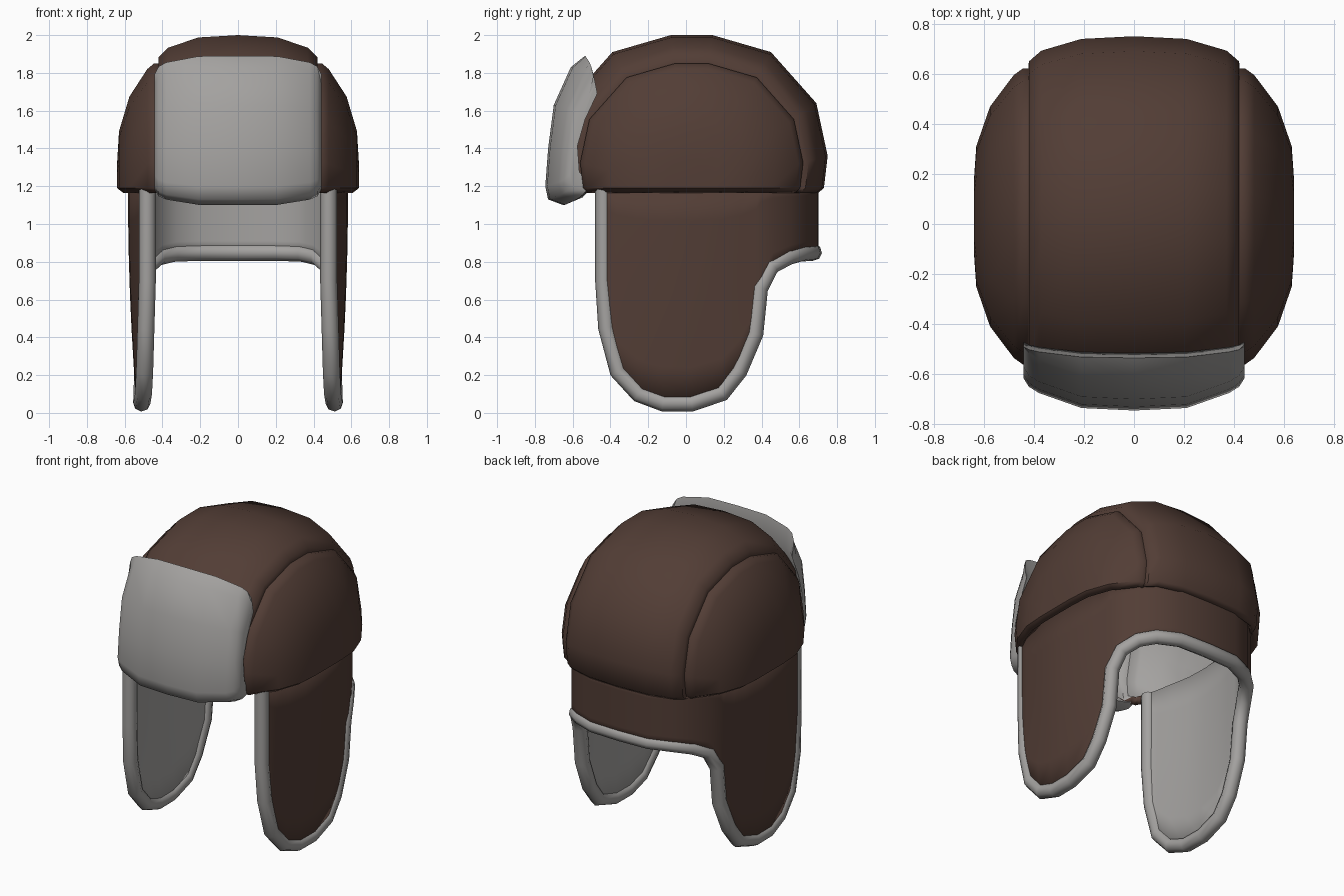
import bpy, bmesh, math
from mathutils import Vector

if "Cube" in bpy.data.objects:
    bpy.data.objects.remove(bpy.data.objects["Cube"])


def material(name, rgb):
    m = bpy.data.materials.new(name)
    m.diffuse_color = (*rgb, 1)
    m.use_nodes = True
    m.node_tree.nodes["Principled BSDF"].inputs["Base Color"].default_value = m.diffuse_color
    return m


BROWN = material("brown leather", (0.085, 0.047, 0.036))
GREY = material("grey fleece", (0.37, 0.36, 0.35))


def finish(ob, mats, angle):
    for m in mats:
        ob.data.materials.append(m)
    bpy.ops.object.select_all(action='DESELECT')
    ob.select_set(True)
    bpy.context.view_layer.objects.active = ob
    bpy.ops.object.shade_smooth_by_angle(angle=math.radians(angle))


def loft(name, sections, mats, closed=False, caps=(), angle=45, centre=(0, 0, 1.3)):
    """Skin a row of equal-length sections; caps are index lists used at both ends."""
    bm = bmesh.new()
    rows = [[bm.verts.new(p) for p in s] for s in sections]
    n = len(rows[0])
    for a, b in zip(rows, rows[1:]):
        for i in range(n if closed else n - 1):
            j = (i + 1) % n
            bm.faces.new((a[i], a[j], b[j], b[i]))
    for r in (rows[0], rows[-1]):
        for cap in caps:
            bm.faces.new([r[i] for i in cap])
    bmesh.ops.recalc_face_normals(bm, faces=bm.faces)
    bm.normal_update()
    c = Vector(centre)
    if sum(f.normal.dot(f.calc_center_median() - c) * f.calc_area() for f in bm.faces) < 0:
        bmesh.ops.reverse_faces(bm, faces=bm.faces)
    me = bpy.data.meshes.new(name)
    bm.to_mesh(me)
    bm.free()
    ob = bpy.data.objects.new(name, me)
    bpy.context.collection.objects.link(ob)
    finish(ob, mats, angle)
    return ob


def thicken(ob, t, offset, rim):
    s = ob.modifiers.new("thickness", 'SOLIDIFY')
    s.thickness, s.offset = t, offset
    s.material_offset, s.material_offset_rim = 1, rim


def both_sides(items):
    """Mirror a list that runs from the centre outwards (first value is x)."""
    return [(-i[0], *i[1:]) for i in reversed(items[1:])] + items


# Crown: one arch profile scaled across x, with a step at the panel seams
HALF = [(0.67, 1.165), (0.70, 1.19), (0.72, 1.36), (0.66, 1.64), (0.42, 1.91), (0.11, 2.0)]
ARCH = [(-y, z) for y, z in HALF] + HALF[::-1]
SCALES = [(0, 1), (0.21, 0.985), (0.37, 0.92), (0.42, 0.86), (0.422, 0.82), (0.445, 0.82),
          (0.48, 0.785), (0.575, 0.61), (0.63, 0.39), (0.64, 0.19)]
sections = []
for x, s in both_sides(SCALES):
    sec = []
    for i, (y, z) in enumerate(ARCH):
        end = i in (0, len(ARCH) - 1)
        tuck = 0.95 if end and abs(x) > 0.45 else 1
        zz = 1.165 + (z - 1.165) * s
        sec.append((x * tuck, 0.03 + y * s, zz if end else max(zz, 1.19)))
    sections.append(sec)
crown = loft("crown", sections, [BROWN, GREY],
             caps=(list(range(1, 11)), [0, 1, 10, 11]))
thicken(crown, 0.05, -1, 0)

# Lower edge of ear flaps and neck guard, centre back to front: x, y, z
EDGE = [(0, 0.675, 0.85), (0.2, 0.668, 0.85), (0.34, 0.61, 0.845), (0.42, 0.54, 0.825),
        (0.475, 0.45, 0.775), (0.50, 0.39, 0.66), (0.505, 0.365, 0.42), (0.525, 0.28, 0.22),
        (0.54, 0.19, 0.105), (0.555, 0.03, 0.052), (0.55, -0.12, 0.052), (0.525, -0.25, 0.1),
        (0.505, -0.36, 0.22), (0.49, -0.42, 0.45), (0.48, -0.436, 0.70)]
EDGE = both_sides(EDGE)


def place(x, y, z):
    """Flaps flatten towards their lower ends."""
    k = max(0, (1.17 - z) / 1.17) ** 2
    a = abs(x)
    if a > 0.48:
        a = 0.48 + (a - 0.48) * (1 - 0.65 * k)
    return (math.copysign(a, x), y, z)


# Ear flaps and neck guard: brown outside, fleece inside
ROWS = 6
sections = [[place(x, y, 1.21 + (zb - 1.21) * r / ROWS) for r in range(ROWS + 1)]
            for x, y, zb in EDGE]
skirt = loft("ear_flaps_and_neck_guard", sections, [BROWN, GREY], angle=60)
thicken(skirt, 0.055, 0, 1)

# Rolled fleece trim along that edge
path = [place(*e) for e in EDGE]
path = [(*path[0][:2], 1.21)] + path + [(*path[-1][:2], 1.21)]
cu = bpy.data.curves.new("fleece_trim", 'CURVE')
cu.dimensions = '3D'
cu.bevel_depth = 0.045
cu.bevel_resolution = 2
cu.use_fill_caps = True
sp = cu.splines.new('POLY')
sp.points.add(len(path) - 1)
for p, co in zip(sp.points, path):
    p.co = (*co, 1)
trim = bpy.data.objects.new("fleece_trim", cu)
bpy.context.collection.objects.link(trim)
bpy.ops.object.select_all(action='DESELECT')
trim.select_set(True)
bpy.context.view_layer.objects.active = trim
bpy.ops.object.convert(target='MESH')
finish(bpy.context.view_layer.objects.active, [GREY], 60)

# Turned-up front flap: padded section swept across the forehead
OUTER = [(-0.535, 1.89), (-0.61, 1.83), (-0.70, 1.63), (-0.73, 1.40), (-0.745, 1.20),
         (-0.73, 1.13), (-0.65, 1.10)]
INNER = [(-0.55, 1.14), (-0.61, 1.22), (-0.62, 1.40), (-0.58, 1.58), (-0.515, 1.76)]
COLUMNS = [(0, 0, 1), (0.21, 0.01, 0.995), (0.38, 0.07, 0.92), (0.42, 0.095, 0.87),
           (0.442, 0.13, 0.77)]
sections = []
for x, dy, zs in both_sides(COLUMNS):
    sections.append([(x, y + dy * (0.35 if i == 0 else 1), 1.46 + (z - 1.46) * zs)
                     for i, (y, z) in enumerate(OUTER)] +
                    [(x, y + dy * 0.35, 1.46 + (z - 1.46) * zs) for y, z in INNER])
loft("front_flap", sections, [GREY], closed=True, caps=(list(range(12)),), angle=60,
     centre=(0, -0.63, 1.46))
